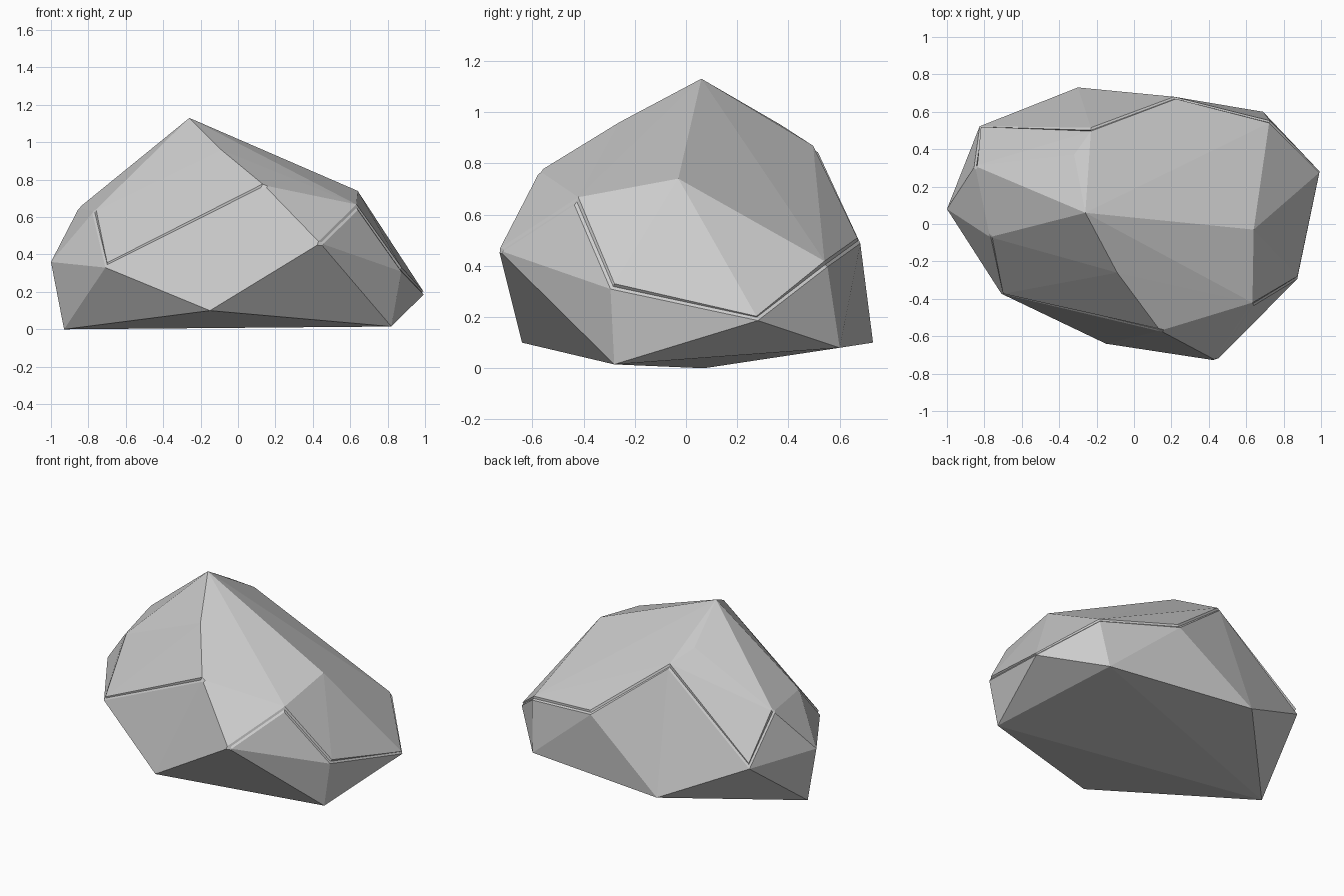
import bpy, bmesh

if "Cube" in bpy.data.objects:
    bpy.data.objects.remove(bpy.data.objects["Cube"])

# Corner points of the rock, ring by ring
crown = [(-.26, .06, 1.13), (-.09, -.26, .96), (-.32, .37, .95), (-.23, .51, .86),
         (.64, -.03, .74), (.64, -.43, .655), (.14, -.57, .77)]
waist = [(-1, .08, .36), (-.85, .31, .65), (-.83, .53, .36), (.22, .68, .5),
         (.73, .55, .41), (1, .28, .19), (.88, -.29, .32), (.44, -.73, .46),
         (-.71, -.38, .34), (-.77, -.07, .63)]
base = [(-.93, .07, 0), (-.15, -.64, .1), (.82, -.28, .015), (.69, .6, .08), (-.3, .73, .1)]

# Faceted body: hull around the corners
bm = bmesh.new()
verts = [bm.verts.new(p) for p in crown + waist + base]
hull = bmesh.ops.convex_hull(bm, input=verts)
print("interior", [tuple(g.co) for g in hull["geom_interior"] if isinstance(g, bmesh.types.BMVert)])

# Narrow cracks along selected ridges
cracks = [(15, 16), (15, 6), (14, 5), (5, 13), (13, 12), (12, 11), (11, 10), (10, 3), (3, 9), (9, 8)]
edges = []
for a, b in cracks:
    if verts[a].is_valid and verts[b].is_valid:
        e = bm.edges.get((verts[a], verts[b]))
        if e:
            edges.append(e)
bmesh.ops.bevel(bm, geom=edges, offset=.014, offset_type='OFFSET', segments=2,
                profile=0.0, affect='EDGES', clamp_overlap=True)
loose = [v for v in bm.verts if not v.link_faces]
bmesh.ops.delete(bm, geom=loose, context='VERTS')
bmesh.ops.recalc_face_normals(bm, faces=bm.faces)

mesh = bpy.data.meshes.new("rock")
bm.to_mesh(mesh)
bm.free()
rock = bpy.data.objects.new("rock", mesh)
bpy.context.collection.objects.link(rock)
